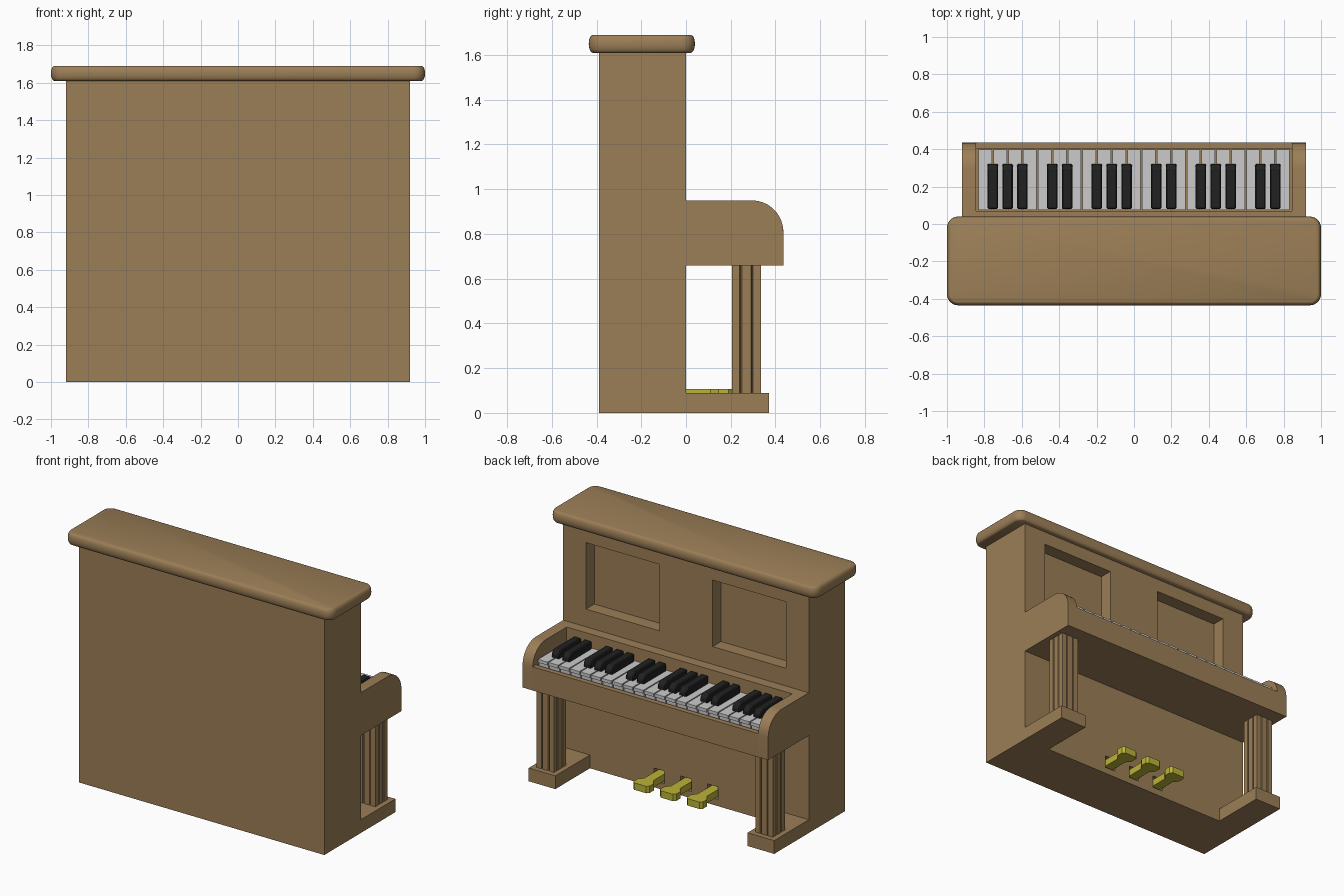
import bpy, bmesh, math

if "Cube" in bpy.data.objects:
    bpy.data.objects.remove(bpy.data.objects["Cube"])


def material(name, r, g, b):
    m = bpy.data.materials.new(name)
    m.diffuse_color = (r, g, b, 1)
    m.use_nodes = True
    m.node_tree.nodes["Principled BSDF"].inputs["Base Color"].default_value = m.diffuse_color
    return m


WOOD = material("wood", 0.33, 0.21, 0.095)
IVORY = material("ivory", 0.8, 0.8, 0.8)
EBONY = material("ebony", 0.015, 0.015, 0.015)
BRASS = material("brass", 0.5, 0.45, 0.04)


def prism(bm, pts, axis, lo, hi):
    """Extrude a 2D profile along an axis: 'x' takes (y, z), 'z' takes (x, y)."""
    place = (lambda p, t: (t, p[0], p[1])) if axis == 'x' else (lambda p, t: (p[0], p[1], t))
    a = [bm.verts.new(place(p, lo)) for p in pts]
    b = [bm.verts.new(place(p, hi)) for p in pts]
    bm.faces.new(a[::-1])
    bm.faces.new(b)
    for i in range(len(pts)):
        j = (i + 1) % len(pts)
        bm.faces.new((a[i], a[j], b[j], b[i]))


def box(bm, x0, x1, y0, y1, z0, z1):
    prism(bm, [(x0, y0), (x1, y0), (x1, y1), (x0, y1)], 'z', z0, z1)


def finish(name, bm, mat, bevel=0.0, smooth=False):
    bmesh.ops.recalc_face_normals(bm, faces=bm.faces[:])
    me = bpy.data.meshes.new(name)
    bm.to_mesh(me)
    bm.free()
    ob = bpy.data.objects.new(name, me)
    bpy.context.collection.objects.link(ob)
    me.materials.append(mat)
    bpy.ops.object.select_all(action='DESELECT')
    ob.select_set(True)
    bpy.context.view_layer.objects.active = ob
    if bevel:
        mod = ob.modifiers.new("bevel", 'BEVEL')
        mod.width = bevel
        mod.segments = 1
    if smooth:
        bpy.ops.object.shade_smooth_by_angle(angle=math.radians(35))
    return ob


# Upright cabinet, with two sunken panels and three pedal slots cut into it
bm = bmesh.new()
for x0, x1 in ((-0.75, -0.2), (0.2, 0.75)):
    box(bm, x0, x1, -0.09, 0.1, 1.07, 1.52)
for x in (-0.2, 0, 0.2):
    box(bm, x - 0.04, x + 0.04, -0.04, 0.1, 0.045, 0.13)
cutter = finish("cabinet_cutter", bm, WOOD)
cutter.hide_render = True
bm = bmesh.new()
box(bm, -0.92, 0.92, -0.39, 0, 0, 1.61)
cabinet = finish("cabinet", bm, WOOD)
mod = cabinet.modifiers.new("cut", 'BOOLEAN')
mod.operation = 'DIFFERENCE'
mod.solver = 'EXACT'
mod.object = cutter
bpy.ops.object.modifier_apply(modifier="cut")
bpy.data.objects.remove(cutter)

# Lid: rounded rectangle with a bulging rim
bm = bmesh.new()
rings = []
for k in range(9):
    t = math.radians(-90 + 22.5 * k)
    inset, z = 0.018 * (1 - math.cos(t)), 1.65 + 0.04 * math.sin(t)
    ring = []
    for c, (sx, sy) in enumerate(((1, 1), (-1, 1), (-1, -1), (1, -1))):
        for s in range(7):
            a = math.radians(90 * c + 15 * s)
            r = 0.06 - inset
            ring.append(bm.verts.new((sx * 0.94 + r * math.cos(a),
                                      -0.1975 + sy * 0.1775 + r * math.sin(a), z)))
    rings.append(ring)
for a, b in zip(rings, rings[1:]):
    for i in range(len(a)):
        j = (i + 1) % len(a)
        bm.faces.new((a[i], a[j], b[j], b[i]))
bm.faces.new(rings[0][::-1])
bm.faces.new(rings[-1])
finish("lid", bm, WOOD, smooth=True)

# Key bed: front rail, sunken floor and rear rail
bm = bmesh.new()
prism(bm, [(0, 0.66), (0.435, 0.66), (0.435, 0.82), (0.4, 0.82), (0.4, 0.78),
           (0.07, 0.78), (0.07, 0.95), (0, 0.95)], 'x', -0.845, 0.845)
finish("key_bed", bm, WOOD)

# Arms, feet and fluted legs on both sides
arm = [(0, 0.66), (0.435, 0.66)]
arm += [(0.295 + 0.14 * math.cos(math.radians(a)), 0.81 + 0.14 * math.sin(math.radians(a)))
        for a in range(0, 91, 10)]
arm += [(0, 0.95)]
# One side of the leg's square section, with two grooves; turned four times
side = [(-0.065, -0.065), (-0.03, -0.065), (-0.026, -0.05), (-0.02, -0.065),
        (0.02, -0.065), (0.026, -0.05), (0.03, -0.065)]
for label, s in (("left", -1), ("right", 1)):
    bm = bmesh.new()
    prism(bm, arm, 'x', s * 0.845, s * 0.92)
    finish(label + "_arm", bm, WOOD, smooth=True)
    bm = bmesh.new()
    box(bm, *sorted((s * 0.72, s * 0.92)), 0, 0.37, 0, 0.09)
    finish(label + "_foot", bm, WOOD)
    section = []
    for q in range(4):
        c, n = ((1, 0), (0, 1), (-1, 0), (0, -1))[q]
        section += [(s * 0.82 + c * x - n * y, 0.27 + n * x + c * y) for x, y in side]
    bm = bmesh.new()
    prism(bm, section, 'z', 0.09, 0.66)
    finish(label + "_leg", bm, WOOD)

# White keys with an overhanging lip
PITCH = 1.67 / 21
white = [(0.075, 0.78), (0.385, 0.78), (0.385, 0.838), (0.397, 0.838), (0.397, 0.86), (0.075, 0.86)]
bm = bmesh.new()
for i in range(21):
    x = -0.835 + PITCH * i
    prism(bm, white, 'x', x + 0.004, x + PITCH - 0.004)
finish("white_keys", bm, IVORY)

# Black keys in alternating groups of three and two
black = [(0.08, 0.8), (0.322, 0.8), (0.322, 0.885), (0.3, 0.91), (0.08, 0.91)]
bm = bmesh.new()
for i in range(1, 21):
    if i % 7 in (1, 2, 3, 5, 6):
        x = -0.835 + PITCH * i
        prism(bm, black, 'x', x - 0.028, x + 0.028)
finish("black_keys", bm, EBONY, bevel=0.006)

# Pedals: narrow shaft widening to a toe plate
half = [(0.033, -0.04), (0.033, 0.11), (0.06, 0.145), (0.06, 0.19), (0.045, 0.205)]
for label, cx in (("left", -0.2), ("middle", 0), ("right", 0.2)):
    bm = bmesh.new()
    prism(bm, [(cx + x, y) for x, y in half] + [(cx - x, y) for x, y in half[::-1]], 'z', 0.06, 0.107)
    finish(label + "_pedal", bm, BRASS)
